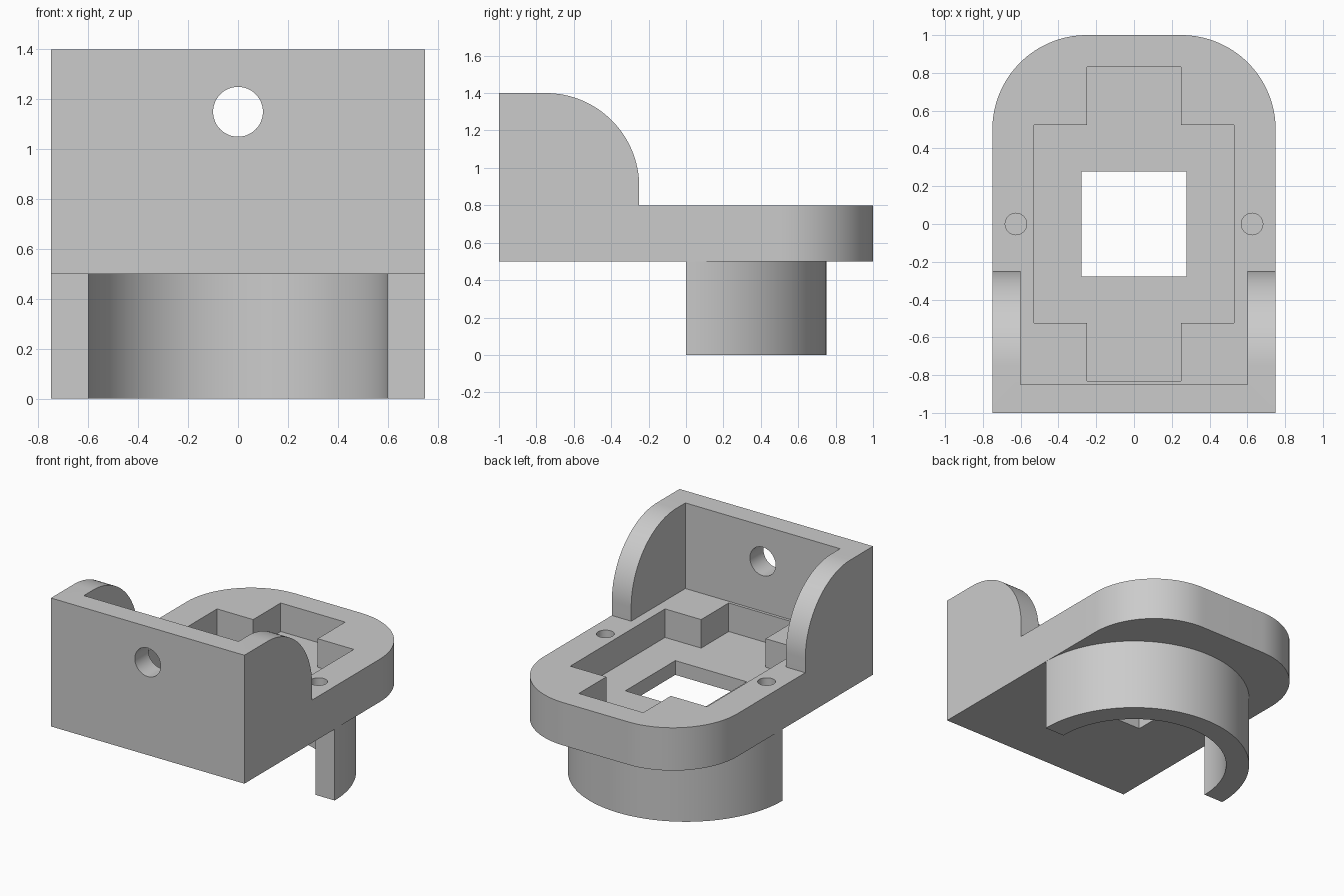
import bpy, bmesh
from math import sin, cos, pi
from mathutils import Vector

cube = bpy.data.objects.get("Cube")
if cube:
    bpy.data.objects.remove(cube, do_unlink=True)

grey = bpy.data.materials.new("plain grey")
grey.use_nodes = True
colour = (0.6, 0.6, 0.6, 1)
grey.diffuse_color = colour
grey.node_tree.nodes["Principled BSDF"].inputs["Base Color"].default_value = colour


def arc(cx, cy, r, start, end, n=32):
    angles = [start + (end - start) * i / n for i in range(n + 1)]
    return [(cx + r * cos(a), cy + r * sin(a)) for a in angles]


def prism(name, outline, low, high, axis="z"):
    """Extrude a flat outline from low to high along the given axis."""
    place = {"z": lambda a, b: (a, b, low),
             "x": lambda a, b: (low, a, b),
             "y": lambda a, b: (a, low, b)}[axis]
    along = Vector([(high - low) * (axis == k) for k in "xyz"])
    bm = bmesh.new()
    face = bm.faces.new([bm.verts.new(place(a, b)) for a, b in outline])
    ext = bmesh.ops.extrude_face_region(bm, geom=[face])
    bmesh.ops.translate(bm, vec=along,
                        verts=[g for g in ext["geom"] if isinstance(g, bmesh.types.BMVert)])
    bmesh.ops.recalc_face_normals(bm, faces=bm.faces)
    mesh = bpy.data.meshes.new(name)
    bm.to_mesh(mesh)
    bm.free()
    mesh.materials.append(grey)
    obj = bpy.data.objects.new(name, mesh)
    bpy.context.collection.objects.link(obj)
    return obj


def rect(x, y0, y1):
    return [(-x, y0), (x, y0), (x, y1), (-x, y1)]


def circle(cx, cy, r):
    return arc(cx, cy, r, 0, 2 * pi, 48)[:-1]


def combine(target, tool, operation):
    mod = target.modifiers.new(operation.lower(), "BOOLEAN")
    mod.operation, mod.object, mod.solver = operation, tool, "EXACT"
    bpy.context.view_layer.objects.active = target
    bpy.ops.object.modifier_apply(modifier=mod.name)
    bpy.data.objects.remove(tool, do_unlink=True)


# Base plate with two rounded back corners
body = prism("bracket_body",
             [(-0.75, -1), (0.75, -1)] + arc(0.25, 0.5, 0.5, 0, pi / 2)
             + arc(-0.25, 0.5, 0.5, pi / 2, pi), 0.5, 0.8)

# Upright front wall with rounded side cheeks
upright = prism("upright_wall",
                [(-1, 0.5), (-0.25, 0.5)] + arc(-0.75, 0.9, 0.5, 0, pi / 2) + [(-1, 1.4)],
                -0.75, 0.75, "x")
combine(upright, prism("cheek_gap", rect(0.6, -0.85, 0), 0.8, 2), "DIFFERENCE")
combine(body, upright, "UNION")

# Half-ring skirt below the plate
skirt = prism("half_ring_skirt",
              arc(0, 0, 0.75, 0, pi, 64) + arc(0, 0, 0.6, pi, 0, 64), 0, 0.55)
combine(body, skirt, "UNION")

# Cross-shaped pocket, square opening, screw holes and wall hole
a, b, c, d = 0.25, 0.53, 0.525, 0.83
cross = [(-a, -d), (a, -d), (a, -c), (b, -c), (b, c), (a, c),
         (a, d), (-a, d), (-a, c), (-b, c), (-b, -c), (-a, -c)]
cutters = [prism("pocket", cross, 0.6, 0.9),
           prism("opening", rect(0.277, -0.277, 0.277), 0.3, 0.7),
           prism("wall_hole", circle(0, 1.15, 0.1), -1.2, -0.7, "y")]
cutters += [prism("screw_hole", circle(s * 0.625, 0, 0.057), 0.6, 0.9) for s in (-1, 1)]
for cutter in cutters:
    combine(body, cutter, "DIFFERENCE")

# Smooth the curved sides, keep the edges crisp
bpy.ops.object.select_all(action="DESELECT")
body.select_set(True)
bpy.context.view_layer.objects.active = body
bpy.ops.object.shade_smooth_by_angle(angle=0.5)
